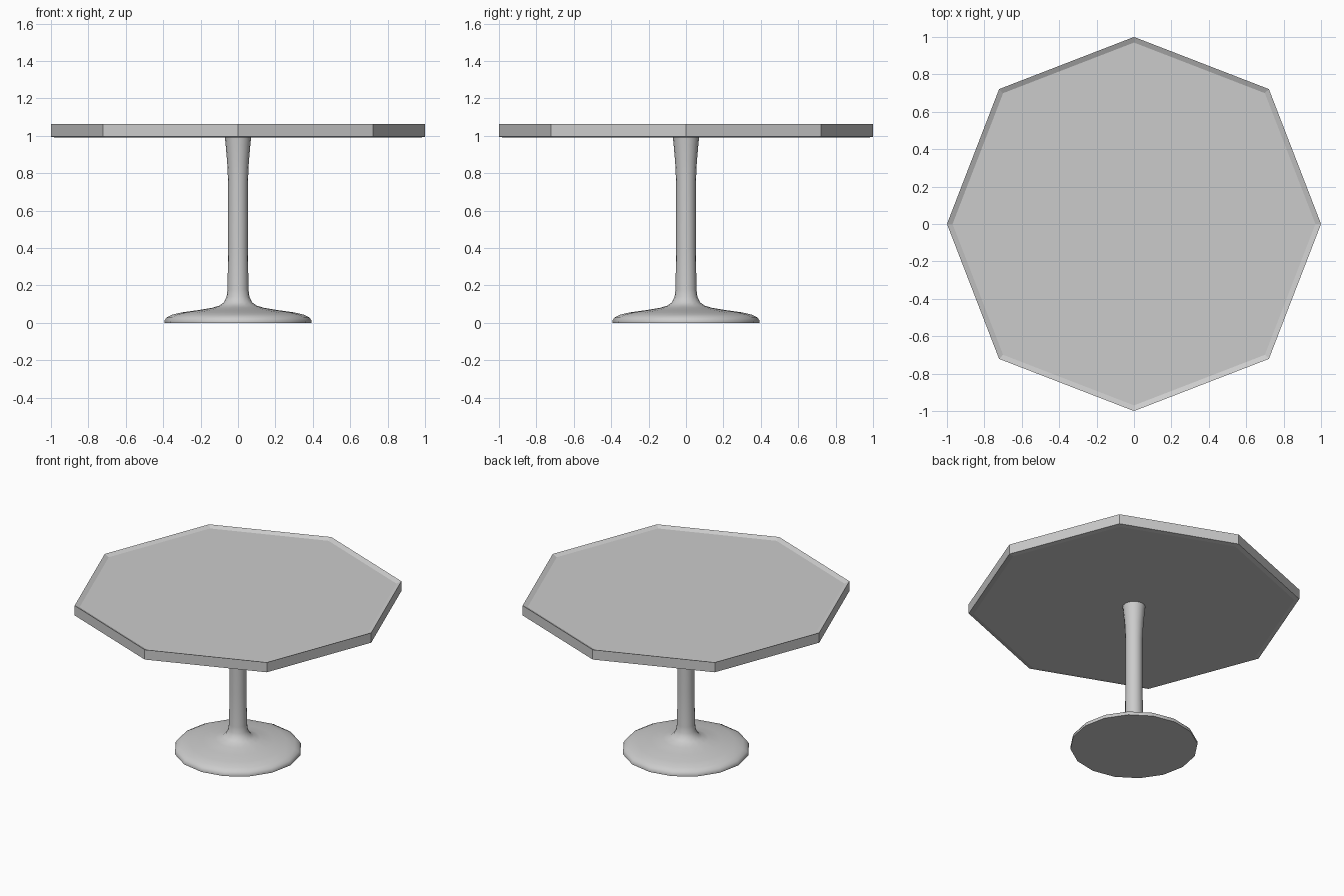
import bpy, bmesh
from math import cos, sin, pi

if "Cube" in bpy.data.objects:
    bpy.data.objects.remove(bpy.data.objects["Cube"])


def lathe(name, profile, sides, radius_scale=lambda i: 1.0):
    """Stack of rings (radius, z) bridged into a closed solid."""
    bm = bmesh.new()
    rings = []
    for r, z in profile:
        rings.append([bm.verts.new((r * radius_scale(i) * cos(2 * pi * i / sides),
                                    r * radius_scale(i) * sin(2 * pi * i / sides), z))
                      for i in range(sides)])
    for a, b in zip(rings, rings[1:]):
        for i in range(sides):
            j = (i + 1) % sides
            bm.faces.new((a[i], a[j], b[j], b[i]))
    bm.faces.new(rings[0][::-1])
    bm.faces.new(rings[-1])
    mesh = bpy.data.meshes.new(name)
    bm.to_mesh(mesh)
    bm.free()
    obj = bpy.data.objects.new(name, mesh)
    bpy.context.collection.objects.link(obj)
    return obj


# Octagonal top: slightly stepped underside, thin rim, shallow recessed surface
lathe("table_top",
      [(0.97, 0.99), (1.0, 0.995), (1.0, 1.062), (0.97, 1.048)],
      8, lambda i: 1.02 if i % 2 else 1.0)

# Flared pedestal: round foot, slim column, widening under the top
pedestal = lathe("pedestal",
                 [(0.392, 0.003), (0.393, 0.012), (0.383, 0.028), (0.355, 0.043),
                  (0.30, 0.056), (0.22, 0.067), (0.14, 0.080), (0.10, 0.092),
                  (0.075, 0.110), (0.061, 0.140), (0.056, 0.18), (0.053, 0.40),
                  (0.053, 0.75), (0.058, 0.86), (0.066, 0.95), (0.071, 1.0)], 16)
for v in pedestal.data.vertices:
    if v.co.z < 0.005:
        v.co.z = 0.0

# Smooth the pedestal while keeping the foot edge sharp
bpy.context.view_layer.objects.active = pedestal
pedestal.select_set(True)
bpy.ops.object.shade_smooth_by_angle(angle=pi / 4)
